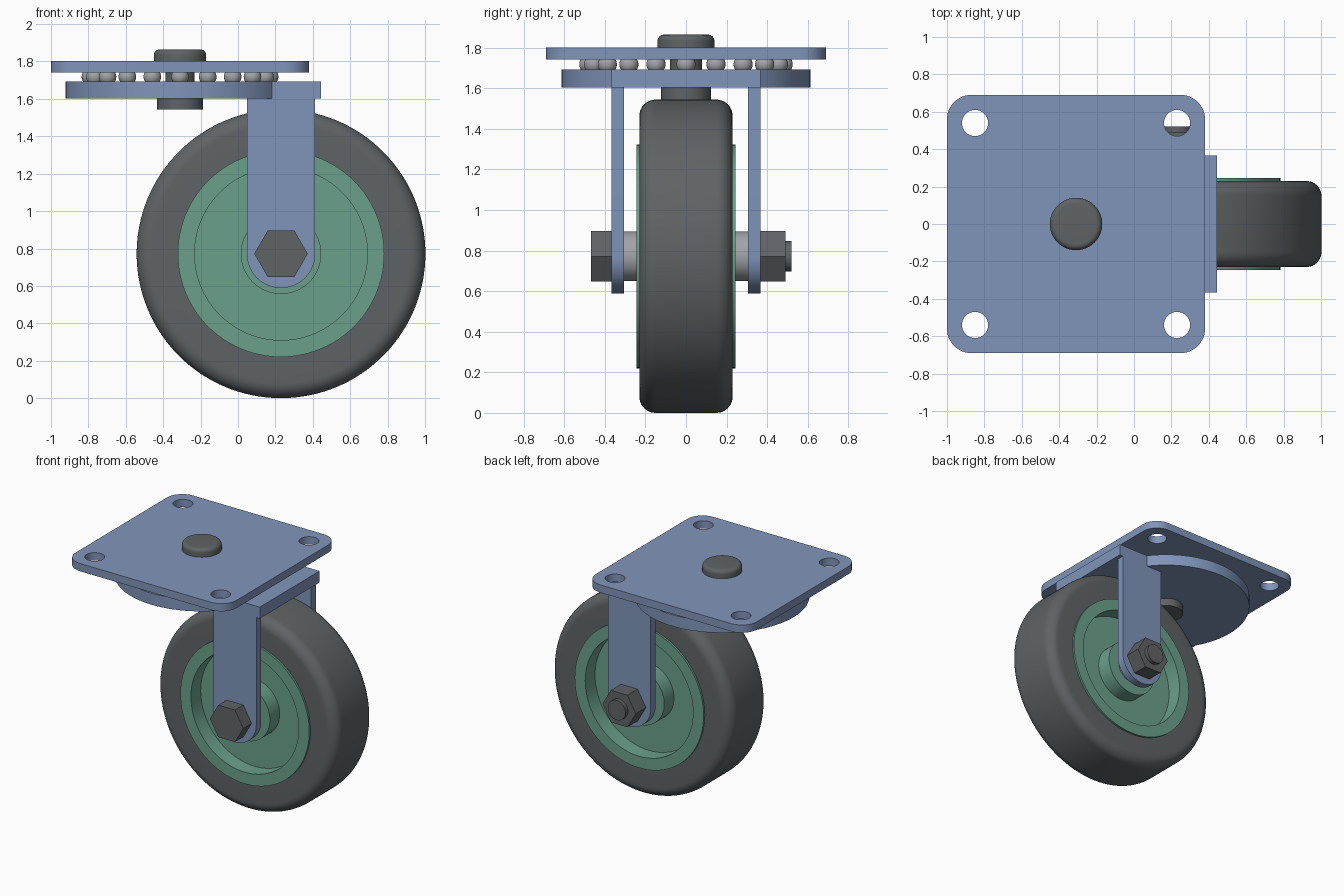
import bpy, bmesh
from math import sin, cos, pi, radians, sqrt, asin
from mathutils import Vector, Matrix

default = bpy.data.objects.get("Cube")
if default:
    bpy.data.objects.remove(default, do_unlink=True)


def material(name, rgb):
    m = bpy.data.materials.new(name)
    m.use_nodes = True
    m.diffuse_color = (*rgb, 1)
    m.node_tree.nodes["Principled BSDF"].inputs["Base Color"].default_value = (*rgb, 1)
    return m


BLUE = material("blue steel", (0.216, 0.301, 0.497))
GREEN = material("green hub", (0.147, 0.352, 0.263))
DARK = material("dark grey", (0.115, 0.125, 0.13))
GREY = material("light grey steel", (0.36, 0.37, 0.39))

AXLE_X, AXLE_Z = 0.23, 0.772
PIN_X = -0.31


def add(name, mesh, mat, location=(0, 0, 0)):
    mesh.name = name
    mesh.materials.clear()
    mesh.materials.append(mat)
    mesh.polygons.foreach_set("use_smooth", [True] * len(mesh.polygons))
    mesh.set_sharp_from_angle(angle=radians(30))
    ob = bpy.data.objects.new(name, mesh)
    ob.location = location
    bpy.context.scene.collection.objects.link(ob)
    return ob


def arc(cx, cy, r, start, end, steps):
    angles = [radians(start + (end - start) * i / steps) for i in range(steps + 1)]
    return [(cx + r * cos(a), cy + r * sin(a)) for a in angles]


def lathe(name, profile, mat, location, axis, closed=False, steps=96):
    """Turn a (radius, height) profile round the Y or Z axis."""
    bm = bmesh.new()
    up = Vector((0, 1, 0)) if axis == "Y" else Vector((0, 0, 1))
    verts = [bm.verts.new(Vector((r, 0, 0)) + up * h) for r, h in profile]
    edges = [bm.edges.new(p) for p in zip(verts, verts[1:])]
    if closed:
        edges.append(bm.edges.new((verts[-1], verts[0])))
    bmesh.ops.spin(bm, geom=verts + edges, cent=(0, 0, 0), axis=up,
                   angle=2 * pi, steps=steps)
    bmesh.ops.remove_doubles(bm, verts=bm.verts, dist=0.0001)
    bmesh.ops.recalc_face_normals(bm, faces=bm.faces)
    mesh = bpy.data.meshes.new(name)
    bm.to_mesh(mesh)
    bm.free()
    return add(name, mesh, mat, location)


def plate(name, loops, low, high, mat, upright=False):
    """Extrude an outline with holes, along Z or (upright, drawn in x-z) along Y."""
    curve = bpy.data.curves.new(name, "CURVE")
    curve.dimensions = "2D"
    curve.fill_mode = "BOTH"
    curve.extrude = (high - low) / 2
    for loop in loops:
        spline = curve.splines.new("POLY")
        spline.points.add(len(loop) - 1)
        for point, (x, y) in zip(spline.points, loop):
            point.co = (x, y, 0, 1)
        spline.use_cyclic_u = True
    helper = bpy.data.objects.new(name + "_outline", curve)
    mesh = bpy.data.meshes.new_from_object(helper)
    bpy.data.objects.remove(helper)
    bpy.data.curves.remove(curve)
    mid = (low + high) / 2
    if upright:
        mesh.transform(Matrix.Rotation(pi / 2, 4, "X"))
    bm = bmesh.new()
    bm.from_mesh(mesh)
    bmesh.ops.remove_doubles(bm, verts=bm.verts, dist=0.0001)
    bmesh.ops.recalc_face_normals(bm, faces=bm.faces)
    bm.to_mesh(mesh)
    bm.free()
    return add(name, mesh, mat, (0, mid, 0) if upright else (0, 0, mid))


# Mounting plate with rounded corners and four bolt holes
half, corner, hole = 0.69, 0.13, 0.54
outline = []
for i, (sx, sy) in enumerate([(1, 1), (-1, 1), (-1, -1), (1, -1)]):
    inner = half - corner
    outline += arc(PIN_X + sx * inner, sy * inner, corner, 90 * i, 90 * i + 90, 12)
holes = [arc(PIN_X + sx * hole, sy * hole, 0.07, 0, 360, 40)[:-1]
         for sx in (-1, 1) for sy in (-1, 1)]
plate("mounting_plate", [outline] + holes, 1.742, 1.802, BLUE)

# Swivel plate: a disc with a straight tongue over the fork
disc_r, tongue_y, tongue_x = 0.613, 0.366, 0.443
meet = asin(tongue_y / disc_r) * 180 / pi
outline = arc(PIN_X, 0, disc_r, meet, 360 - meet, 90)
outline += [(tongue_x, -tongue_y), (tongue_x, tongue_y)]
plate("swivel_plate", [outline], 1.603, 1.692, BLUE)

# Ring of bearing balls between the plates
for i in range(20):
    a = 2 * pi * i / 20
    bm = bmesh.new()
    bmesh.ops.create_uvsphere(bm, u_segments=24, v_segments=14, radius=0.047)
    mesh = bpy.data.meshes.new("bearing_ball")
    bm.to_mesh(mesh)
    bm.free()
    add("bearing_ball", mesh, GREY,
        (PIN_X + 0.479 * cos(a), 0.479 * sin(a), 1.718))

# King pin with rounded head
profile = [(0, 1.542), (0.123, 1.542), (0.123, 1.61), (0.078, 1.61),
           (0.078, 1.79), (0.14, 1.79)]
profile += arc(0.11, 1.834, 0.03, 0, 90, 8) + [(0, 1.864)]
lathe("king_pin", profile, DARK, (PIN_X, 0, 0), "Z", steps=64)

# Tyre with rounded shoulders
wide, radius, shoulder = 0.23, 0.772, 0.08
profile = [(0.5, -wide)]
profile += arc(radius - shoulder, shoulder - wide, shoulder, -90, 0, 10)
profile += arc(radius - shoulder, wide - shoulder, shoulder, 0, 90, 10)
profile += [(0.5, wide)]
lathe("tyre", profile, DARK, (AXLE_X, 0, AXLE_Z), "Y", closed=True, steps=128)

# Hub with a recessed web and central boss on both sides
side = [(0, 0.245), (0.215, 0.245), (0.215, 0.125),
        (0.462, 0.125), (0.462, 0.245), (0.552, 0.245)]
profile = side + [(r, -h) for r, h in reversed(side)]
lathe("wheel_hub", profile, GREEN, (AXLE_X, 0, AXLE_Z), "Y")

# Fork legs and axle spacers
leg_r = 0.183
outline = arc(AXLE_X, AXLE_Z, leg_r, 180, 360, 32)
outline += [(AXLE_X + leg_r, 1.605), (AXLE_X - leg_r, 1.605)]
for label, s in (("front", -1), ("back", 1)):
    low, high = sorted((s * 0.306, s * 0.366))
    plate(label + "_fork_leg", [outline], low, high, BLUE, upright=True)
    lathe(label + "_axle_spacer",
          [(0, s * 0.24), (0.123, s * 0.24), (0.123, s * 0.31), (0, s * 0.31)],
          GREY, (AXLE_X, 0, AXLE_Z), "Y", steps=64)

# Axle bolt head, nut and threaded end
hexagon = arc(AXLE_X, AXLE_Z, 0.143, 0, 360, 6)[:-1]
plate("axle_bolt_head", [hexagon], -0.468, -0.364, DARK, upright=True)
plate("axle_nut", [hexagon], 0.364, 0.49, DARK, upright=True)
lathe("axle_bolt_end", [(0, 0.4), (0.076, 0.4), (0.076, 0.52), (0, 0.52)],
      DARK, (AXLE_X, 0, AXLE_Z), "Y", steps=48)
